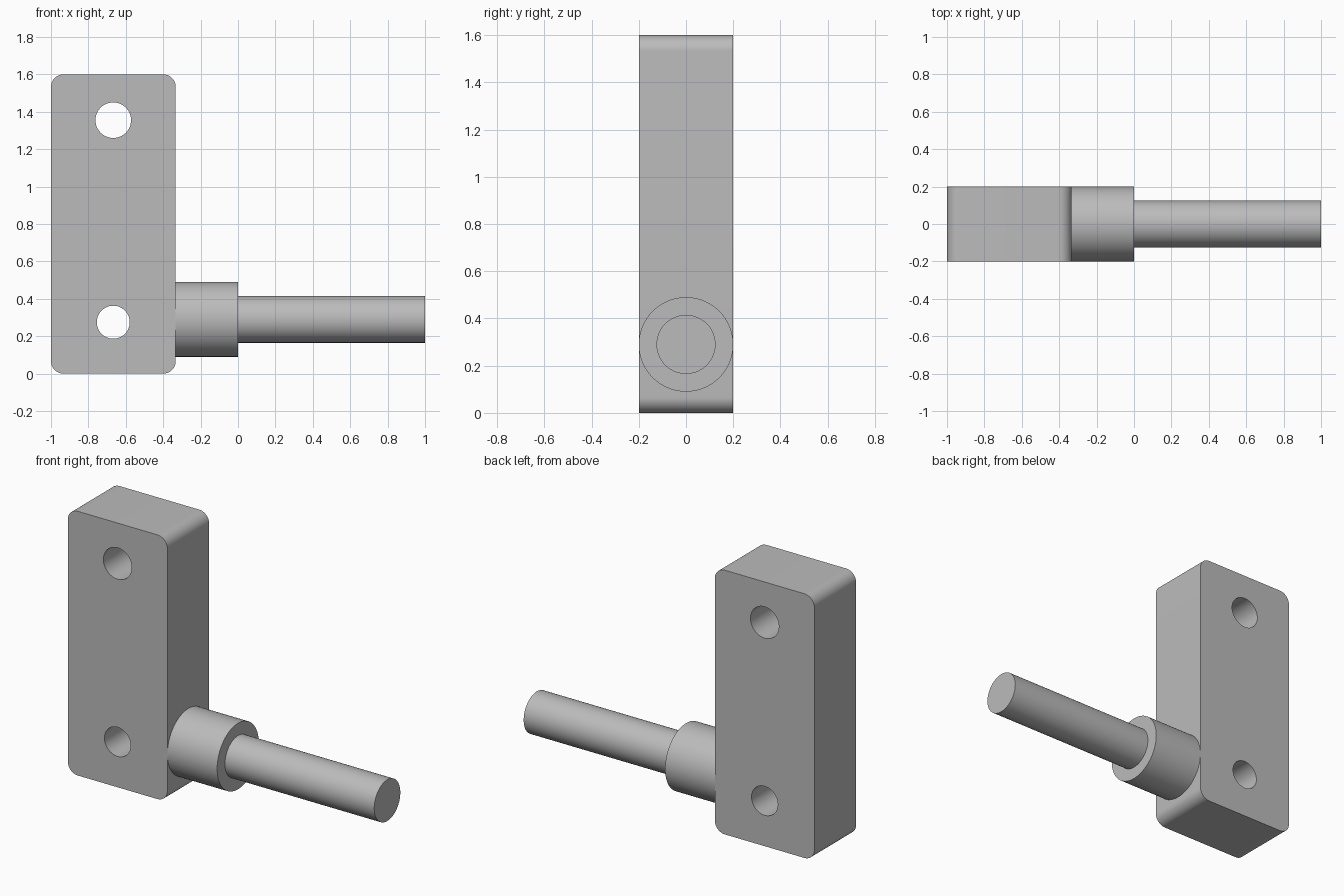
import bpy
import bmesh
from math import pi, radians
from mathutils import Matrix

cube = bpy.data.objects.get("Cube")
if cube:
    bpy.data.objects.remove(cube, do_unlink=True)

steel = bpy.data.materials.new("plain_grey")
steel.use_nodes = True
grey = (0.5, 0.5, 0.5, 1)
steel.diffuse_color = grey
steel.node_tree.nodes["Principled BSDF"].inputs["Base Color"].default_value = grey


def make_object(name, bm):
    mesh = bpy.data.meshes.new(name)
    bm.to_mesh(mesh)
    bm.free()
    mesh.materials.append(steel)
    obj = bpy.data.objects.new(name, mesh)
    bpy.context.collection.objects.link(obj)
    return obj


def cylinder(name, centre, radius, length, axis):
    bm = bmesh.new()
    turn = Matrix.Rotation(pi / 2, 4, "Y" if axis == "X" else "X")
    bmesh.ops.create_cone(bm, cap_ends=True, segments=96, radius1=radius,
                          radius2=radius, depth=length,
                          matrix=Matrix.Translation(centre) @ turn)
    return make_object(name, bm)


def select_only(obj):
    bpy.ops.object.select_all(action="DESELECT")
    obj.select_set(True)
    bpy.context.view_layer.objects.active = obj


# Mounting block, rounded along its four front-to-back edges
bm = bmesh.new()
size = Matrix.Diagonal((0.667, 0.4, 1.6, 1))
bmesh.ops.create_cube(bm, size=1, matrix=Matrix.Translation((-0.6665, 0, 0.8)) @ size)
corners = [e for e in bm.edges if abs(e.verts[0].co.y - e.verts[1].co.y) > 0.1]
bmesh.ops.bevel(bm, geom=corners, offset=0.067, segments=12, profile=0.5,
                affect="EDGES")
block = make_object("mounting_block", bm)

# Two screw holes through the block
for name, z, radius in (("upper", 1.355, 0.095), ("lower", 0.275, 0.088)):
    cutter = cylinder(name + "_hole_cutter", (-0.667, 0, z), radius, 0.6, "Y")
    cutter.hide_render = True
    cut = block.modifiers.new(name + "_hole", "BOOLEAN")
    cut.operation = "DIFFERENCE"
    cut.solver = "EXACT"
    cut.object = cutter
    select_only(block)
    bpy.ops.object.modifier_apply(modifier=cut.name)
    bpy.data.objects.remove(cutter, do_unlink=True)

# Collar and pin on the side of the block
collar = cylinder("collar", (-0.1675, 0, 0.29), 0.2, 0.335, "X")
pin = cylinder("pin", (0.495, 0, 0.29), 0.125, 1.01, "X")

for part in (block, collar, pin):
    select_only(part)
    bpy.ops.object.shade_smooth_by_angle(angle=radians(30))
